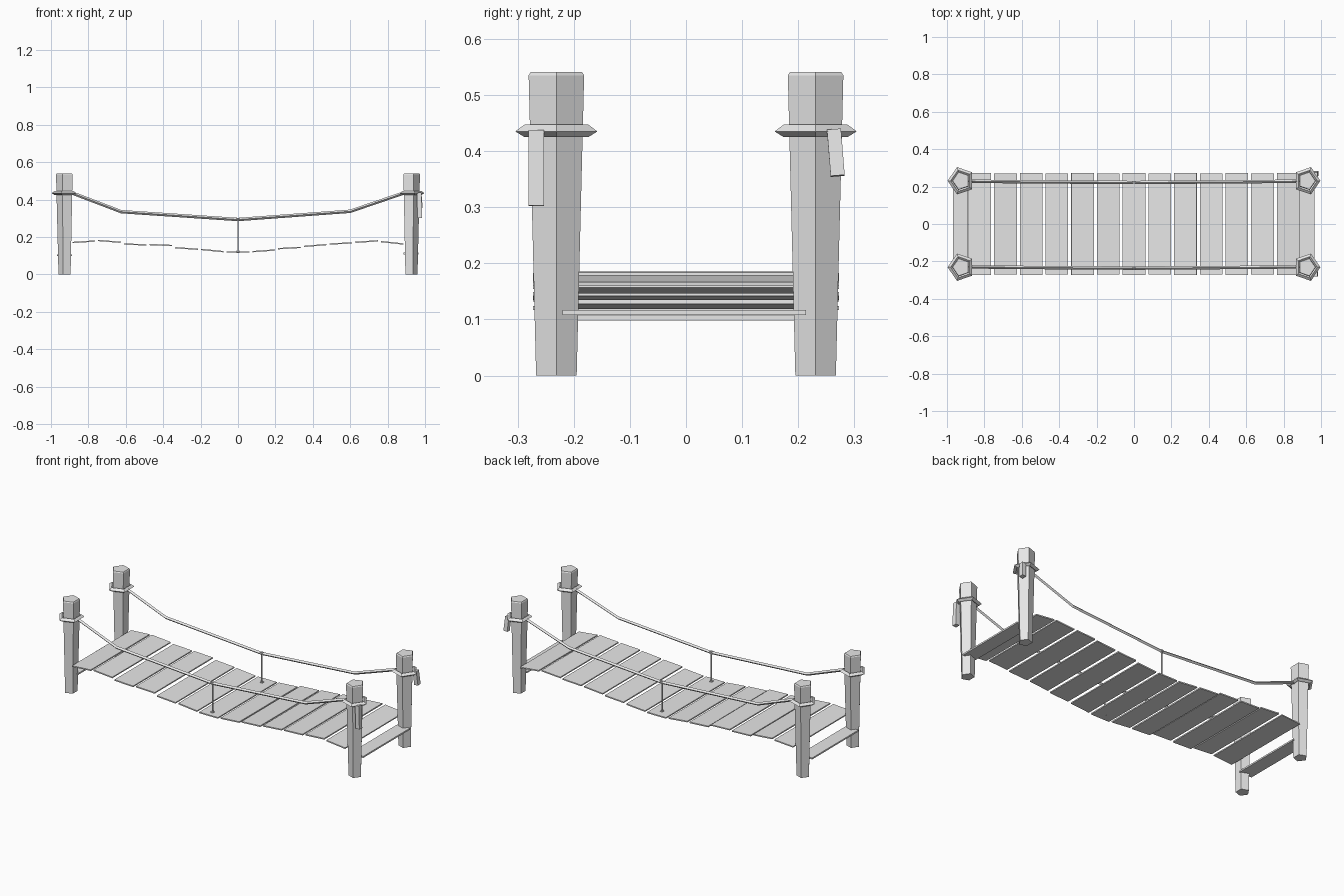
import bpy
import bmesh
from math import cos, sin, pi, atan2, hypot
from mathutils import Matrix, Vector

if "Cube" in bpy.data.objects:
    bpy.data.objects.remove(bpy.data.objects["Cube"], do_unlink=True)

grey = bpy.data.materials.new("plain_grey")
grey.use_nodes = True
grey.diffuse_color = (0.8, 0.8, 0.8, 1)
grey.node_tree.nodes["Principled BSDF"].inputs["Base Color"].default_value = (0.8, 0.8, 0.8, 1)


def add_object(name, bm):
    bmesh.ops.recalc_face_normals(bm, faces=bm.faces)
    mesh = bpy.data.meshes.new(name)
    bm.to_mesh(mesh)
    bm.free()
    mesh.materials.append(grey)
    obj = bpy.data.objects.new(name, mesh)
    bpy.context.collection.objects.link(obj)
    return obj


def pentagon_loft(name, profile, x, y, closed=False):
    """Five-sided solid from (radius, z) pairs, one corner facing outward in x."""
    bm = bmesh.new()
    side = 1 if x > 0 else -1
    loops = []
    for r, z in profile:
        loops.append([bm.verts.new((x + side * 0.94 * r * cos(2 * pi * i / 5),
                                    y + r * sin(2 * pi * i / 5), z)) for i in range(5)])
    pairs = list(zip(loops, loops[1:]))
    if closed:
        pairs.append((loops[-1], loops[0]))
    else:
        bm.faces.new(loops[0])
        bm.faces.new(loops[-1])
    for a, b in pairs:
        for i in range(5):
            j = (i + 1) % 5
            bm.faces.new((a[i], a[j], b[j], b[i]))
    return add_object(name, bm)


def box(name, centre, size, pitch=0.0, roll=0.0):
    bm = bmesh.new()
    matrix = (Matrix.Translation(centre) @ Matrix.Rotation(pitch, 4, 'Y')
              @ Matrix.Rotation(roll, 4, 'X') @ Matrix.Diagonal((*size, 1)))
    bmesh.ops.create_cube(bm, size=1, matrix=matrix)
    return add_object(name, bm)


def rope(name, points, radius):
    """Square-section rope following straight segments."""
    bm = bmesh.new()
    points = [Vector(p) for p in points]
    loops = []
    for i, p in enumerate(points):
        along = (points[min(i + 1, len(points) - 1)] - points[max(i - 1, 0)]).normalized()
        side = along.cross(Vector((0, 1, 0))).normalized()
        across = along.cross(side)
        loops.append([bm.verts.new(p + radius * (side * cos(a) + across * sin(a)))
                      for a in (0, pi / 2, pi, 3 * pi / 2)])
    for a, b in zip(loops, loops[1:]):
        for i in range(4):
            j = (i + 1) % 4
            bm.faces.new((a[i], a[j], b[j], b[i]))
    bm.faces.new(loops[0])
    bm.faces.new(loops[-1])
    return add_object(name, bm)


POST_X, POST_Y = 0.924, 0.231

# Posts and the rope bands around them
for sx, end in ((-1, "right"), (1, "left")):
    for sy, face in ((-1, "front"), (1, "back")):
        x, y = sx * POST_X, sy * POST_Y
        pentagon_loft(f"{face}_{end}_post",
                      [(0.038, 0), (0.052, 0.535), (0.048, 0.541)], x, y)
        pentagon_loft(f"{face}_{end}_band",
                      [(0.077, 0.435), (0.06, 0.447), (0.044, 0.435), (0.06, 0.425)],
                      x, y, closed=True)

# Loose rope tails on one end
box("front_rope_tail", (0.97, -0.267, 0.37), (0.024, 0.027, 0.135), pitch=-0.03)
box("back_rope_tail", (0.972, 0.267, 0.397), (0.024, 0.025, 0.083), pitch=-0.08, roll=0.08)

# Low cross boards at both ends
box("left_cross_board", (0.925, -0.003, 0.1125), (0.082, 0.434, 0.009))
box("right_cross_board", (-0.928, 0.0, 0.1025), (0.082, 0.43, 0.009))

# Sagging deck: height of each plank's two long edges
edges = [(.171, .179), (.182, .172), (.163, .158), (.16, .155), (.143, .135),
         (.134, .122), (.12, .12), (.122, .131), (.138, .145), (.15, .16),
         (.163, .169), (.172, .18), (.176, .163)]
for k, (z0, z1) in enumerate(edges):
    width = 0.121
    box(f"deck_plank_{k + 1}", ((k - 6) * 0.1375, 0, (z0 + z1) / 2),
        (hypot(width, z1 - z0), 0.54 if k % 2 else 0.546, 0.007),
        pitch=-atan2(z1 - z0, width))

# Handrail ropes and the hangers at mid-span
for sy, face in ((-1, "front"), (1, "back")):
    y = sy * 0.229
    mid = y - 0.007
    rope(f"{face}_handrail_rope",
         [(-0.89, y, 0.437), (-0.625, y - 0.003, 0.336), (0, mid, 0.294),
          (0.6, y - 0.003, 0.338), (0.89, y, 0.437)], 0.009)
    bm = bmesh.new()
    bmesh.ops.create_cone(bm, cap_ends=True, segments=6, radius1=0.004, radius2=0.004,
                          depth=0.18, matrix=Matrix.Translation((0, mid, 0.209)))
    add_object(f"{face}_hanger", bm)
    for label, z in (("top", 0.296), ("bottom", 0.122)):
        box(f"{face}_hanger_{label}_knot", (0, mid, z), (0.014, 0.014, 0.012))
